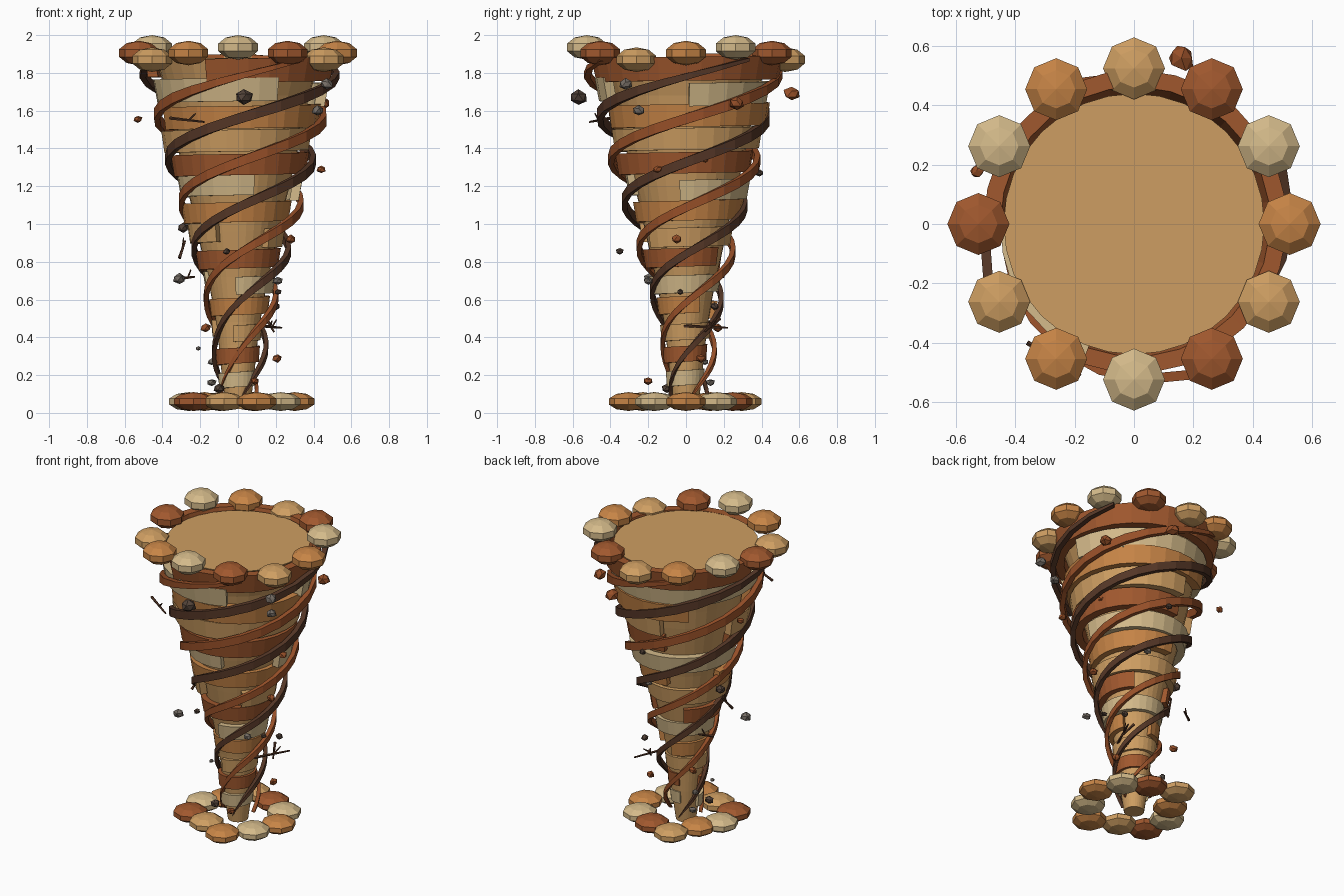
import bpy, bmesh, math, random
from mathutils import Vector, Matrix

if "Cube" in bpy.data.objects:
    bpy.data.objects.remove(bpy.data.objects["Cube"])

random.seed(4)


def mat(name, r, g, b):
    m = bpy.data.materials.new(name)
    lin = [((c / 255 + 0.055) / 1.055) ** 2.4 for c in (r, g, b)]
    m.diffuse_color = (*lin, 1)
    m.use_nodes = True
    m.node_tree.nodes["Principled BSDF"].inputs["Base Color"].default_value = m.diffuse_color
    return m


PALE = mat("pale sand", 212, 186, 138)
TAN = mat("tan sand", 206, 158, 98)
ORANGE = mat("orange sand", 198, 132, 70)
RUST = mat("rust sand", 160, 88, 46)
STRAND = mat("rust strand", 150, 79, 40)
BROWN = mat("dark brown", 84, 54, 38)
GREY = mat("grey stone", 116, 108, 100)
DARK = mat("dark stone", 82, 66, 56)
CYCLE = [ORANGE, PALE, RUST, TAN]

# outer radius of the funnel by height
PROFILE = [(0, .07), (.18, .1), (.31, .115), (.43, .13), (.56, .155), (.69, .185),
           (.82, .22), (.95, .255), (1.07, .285), (1.2, .325), (1.31, .355),
           (1.44, .39), (1.57, .42), (1.69, .45), (1.82, .495), (1.95, .545)]


def radius(z):
    z = max(0, min(z, 1.949))
    for (z0, r0), (z1, r1) in zip(PROFILE, PROFILE[1:]):
        if z <= z1:
            return r0 + (r1 - r0) * (z - z0) / (z1 - z0)


def finish(bm, name, material):
    bmesh.ops.recalc_face_normals(bm, faces=bm.faces)
    me = bpy.data.meshes.new(name)
    bm.to_mesh(me)
    bm.free()
    me.materials.append(material)
    ob = bpy.data.objects.new(name, me)
    bpy.context.collection.objects.link(ob)
    return ob


def skin(bm, loops):
    """Bridge a list of equal vertex loops and cap both ends."""
    rows = [[bm.verts.new(p) for p in loop] for loop in loops]
    n = len(rows[0])
    for a, b in zip(rows, rows[1:]):
        for i in range(n):
            j = (i + 1) % n
            bm.faces.new((a[i], a[j], b[j], b[i]))
    bm.faces.new(rows[0])
    bm.faces.new(rows[-1])


def polar(r, a, z):
    return Vector((r * math.cos(a), r * math.sin(a), z))


# solid funnel core with flat top
bm = bmesh.new()
heights = [0.02] + [0.12 * k for k in range(1, 15)] + [1.88]
skin(bm, [[polar(radius(z) * .84 if z < 1.8 else .44, math.tau * i / 32, z)
           for i in range(32)] for z in heights])
finish(bm, "funnel_core", TAN)

# stacked open bands, each with a gap facing its own way
GAPS = {1: 135, 2: 135, 5: -130, 8: 135, 9: -42, 11: 135, 13: -30, 14: -145}
for i in range(1, 15):
    z = .055 + .1265 * i
    h = .038 + .0018 * i
    gap = math.radians(GAPS.get(i, -55 + (i - 9) * 193))
    start, sweep, n = gap + .6, math.tau - 1.2, 22
    dx, dy = (random.uniform(-.01, .01) * (.4 + z) for _ in range(2))
    loops = []
    for k in range(n + 1):
        a = start + sweep * k / n
        zc = z + .03 * (k / n - .5)
        lo, hi = radius(z - h * .6), radius(z + h * .6)
        t = .035 + .012 * z
        off = Vector((dx, dy, 0))
        loops.append([polar(lo, a, zc - h) + off, polar(hi, a, zc + h) + off,
                      polar(hi - t, a, zc + h) + off, polar(lo - t, a, zc - h) + off])
    bm = bmesh.new()
    skin(bm, loops)
    finish(bm, f"funnel_band_{i:02d}", CYCLE[i % 4])


def turn(z):
    """Strand angle in degrees: steeper near the ground, flatter at the rim."""
    return 310 * z + 28 * z * z


# four wind strands spiralling upward
for s in range(4):
    n, z0, z1 = 44, .08, 1.87
    loops = []
    for k in range(n + 1):
        t = k / n
        z = z0 + (z1 - z0) * t
        a = math.radians(-90 + turn(z) - turn(1.78) + 90 * s)
        r = radius(z) + .016 + .012 * t + .018 * math.sin(t * 14 + s * 1.7)
        w = .011 + .006 * t
        h = .018 + .012 * t
        taper = min(1, .3 + 6 * min(t, 1 - t))
        loops.append([polar(r + w * u, a, z + h * taper * v)
                      for u, v in ((-1, -1), (1, -1), (1, 1), (-1, 1))])
    bm = bmesh.new()
    skin(bm, loops)
    finish(bm, f"wind_strand_{s + 1}", (STRAND, BROWN)[s % 2])


# faceted dust puffs
def puff(name, loc, r, h, material):
    bm = bmesh.new()
    bmesh.ops.create_uvsphere(bm, u_segments=8, v_segments=5, radius=1)
    bmesh.ops.scale(bm, vec=(r, r, h), verts=bm.verts)
    bmesh.ops.translate(bm, vec=loc, verts=bm.verts)
    finish(bm, name, material)


LIFT = [1.905, 1.935, 1.905, 1.87]
for i in range(12):
    puff(f"rim_puff_{i + 1:02d}", polar(.525, math.tau * i / 12, LIFT[i % 4]),
         .11, .065, CYCLE[i % 4])
# loose ring of ground puffs at uneven distances
SPREAD = [.3, .28, .26, .31, .22, .26, .29, .24, .32, .28]
for i, r in enumerate(SPREAD):
    puff(f"base_puff_{i + 1:02d}", polar(r, math.tau * i / 10, .06),
         .11, .05, CYCLE[i % 4])

# flying stones: x, y, z, size
STONES = [
    (DARK, [(.03, -.57, 1.67, .048), (-.06, -.35, .855, .022), (-.29, .05, .98, .034),
            (.2, .15, .565, .025), (-.1, -.1, .13, .028), (.21, -.03, .64, .02),
            (.05, .39, 1.27, .024)]),
    (STRAND, [(.16, .56, 1.69, .046), (.44, -.15, 1.29, .027), (.45, .27, 1.64, .04),
              (.28, -.05, .92, .027), (.21, .08, .29, .027), (-.17, .17, .45, .027),
              (.09, -.2, .17, .025), (-.53, .18, 1.555, .024), (.34, .1, 1.34, .022)]),
    (GREY, [(.47, -.32, 1.74, .036), (.42, -.25, 1.6, .034), (-.31, -.19, .71, .034),
            (.21, -.2, .7, .027), (-.21, .02, .34, .015), (-.14, .13, .16, .025),
            (-.14, .1, .27, .02), (.1, .25, 1.0, .025)]),
]
for m, group in STONES:
    for i, (x, y, z, s) in enumerate(group):
        bm = bmesh.new()
        bmesh.ops.create_icosphere(bm, subdivisions=1, radius=s)
        for v in bm.verts:
            v.co *= random.uniform(.8, 1.12)
        bmesh.ops.scale(bm, vec=(1.05, 1, .85), verts=bm.verts)
        bmesh.ops.translate(bm, vec=(x, y, z), verts=bm.verts)
        finish(bm, f"{m.name.replace(' ', '_')}_chunk_{i + 1}", m)


# flying twigs with one side branch
def stick(bm, a, b, r):
    d = b - a
    rot = d.to_track_quat('Z', 'Y').to_matrix().to_4x4()
    bmesh.ops.create_cone(bm, cap_ends=True, segments=5, radius1=r, radius2=r * .6,
                          depth=d.length, matrix=Matrix.Translation((a + b) / 2) @ rot)


TWIGS = [((-.36, -.4, 1.56), (-.18, -.51, 1.54)), ((-.31, -.05, .82), (-.28, .02, .91)),
         ((-.31, .15, .71), (-.23, .2, .72)), ((.12, -.01, .46), (.23, .22, .45)),
         ((.15, .18, .5), (.19, .1, .43))]
for i, (a, b) in enumerate(TWIGS):
    a, b = Vector(a), Vector(b)
    bm = bmesh.new()
    stick(bm, a, b, .009)
    mid = a.lerp(b, .55)
    stick(bm, mid, mid + (b - a) * .2 + Vector((0, 0, .04)), .006)
    finish(bm, f"twig_{i + 1}", BROWN)
